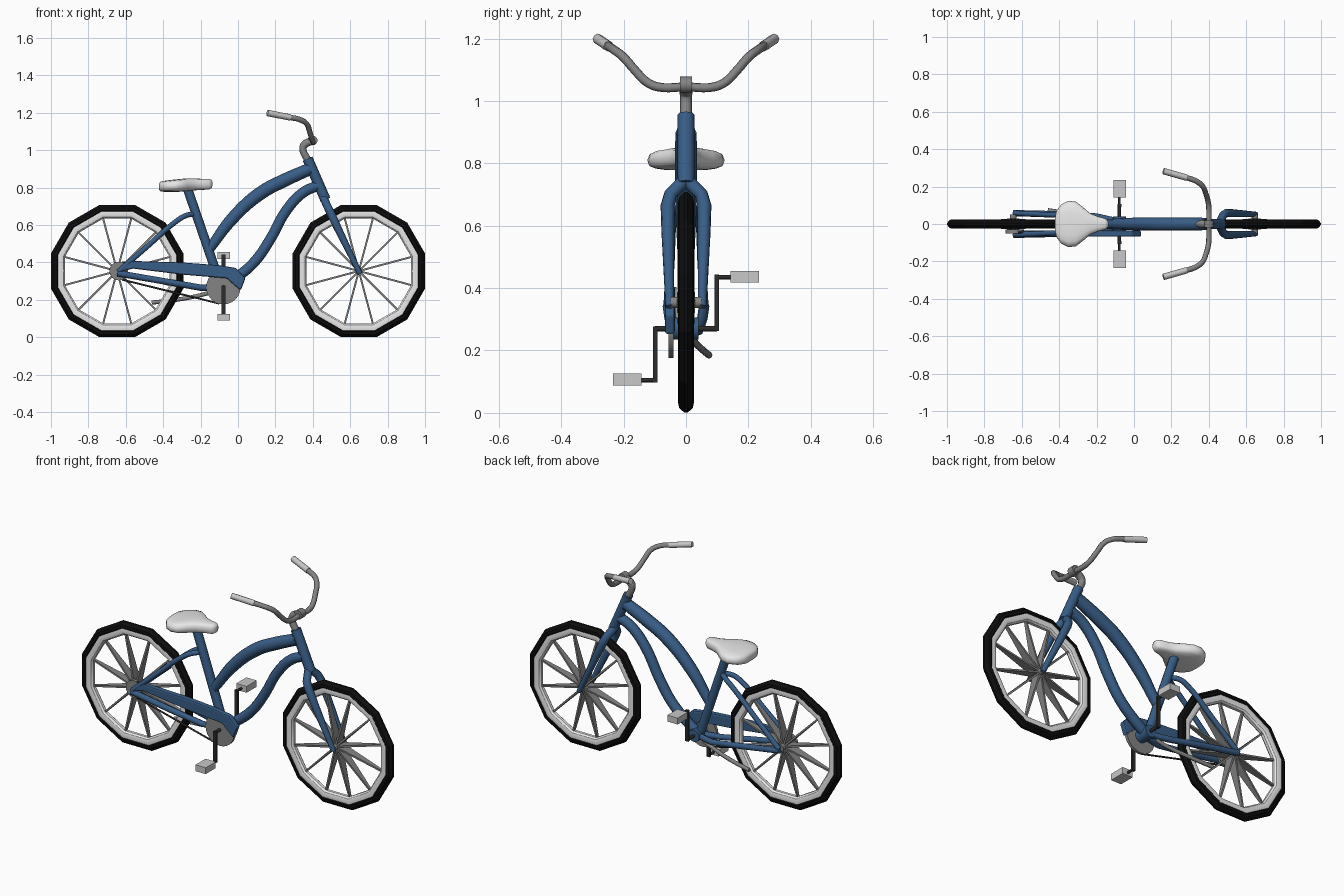
import bpy, bmesh, math
from mathutils import Vector, Matrix

if "Cube" in bpy.data.objects:
    bpy.data.objects.remove(bpy.data.objects["Cube"])


def mat(name, r, g, b):
    m = bpy.data.materials.new(name)
    m.diffuse_color = (r, g, b, 1)
    m.use_nodes = True
    m.node_tree.nodes["Principled BSDF"].inputs["Base Color"].default_value = m.diffuse_color
    return m


BLUE = mat("frame blue", 0.04, 0.11, 0.24)
BLACK = mat("tyre black", 0.004, 0.004, 0.004)
DARK = mat("dark metal", 0.025, 0.025, 0.025)
STEEL = mat("steel grey", 0.23, 0.23, 0.23)
WHITE = mat("off white", 0.8, 0.8, 0.8)
PALE = mat("pale grey", 0.58, 0.58, 0.58)


def add(name, mesh, material, smooth=None):
    o = bpy.data.objects.new(name, mesh)
    bpy.context.collection.objects.link(o)
    mesh.materials.clear()
    mesh.materials.append(material)
    if smooth:
        bpy.ops.object.select_all(action='DESELECT')
        o.select_set(True)
        bpy.context.view_layer.objects.active = o
        bpy.ops.object.shade_smooth_by_angle(angle=math.radians(smooth))
    return o


def from_bm(name, bm, material, smooth=None):
    bmesh.ops.recalc_face_normals(bm, faces=bm.faces)
    me = bpy.data.meshes.new(name)
    bm.to_mesh(me)
    bm.free()
    return add(name, me, material, smooth)


def tube(name, pts, radii, material, curved=True):
    """Round tube through points; radii is one value or one per point."""
    if not isinstance(radii, (list, tuple)):
        radii = [radii] * len(pts)
    cu = bpy.data.curves.new(name, 'CURVE')
    cu.dimensions = '3D'
    cu.bevel_depth = 1.0
    cu.bevel_resolution = 2
    cu.resolution_u = 5
    cu.use_fill_caps = True
    if curved:
        sp = cu.splines.new('BEZIER')
        sp.bezier_points.add(len(pts) - 1)
        for bp, p, r in zip(sp.bezier_points, pts, radii):
            bp.co, bp.radius = p, r
            bp.handle_left_type = bp.handle_right_type = 'AUTO'
    else:
        sp = cu.splines.new('POLY')
        sp.points.add(len(pts) - 1)
        for q, p, r in zip(sp.points, pts, radii):
            q.co, q.radius = (*p, 1), r
    tmp = bpy.data.objects.new("tmp", cu)
    bpy.context.collection.objects.link(tmp)
    bpy.context.view_layer.update()
    me = bpy.data.meshes.new_from_object(tmp.evaluated_get(bpy.context.evaluated_depsgraph_get()))
    bpy.data.objects.remove(tmp)
    me.name = name
    return add(name, me, material, 50)


def box(name, c, size, material):
    bm = bmesh.new()
    bmesh.ops.create_cube(bm, size=1, matrix=Matrix.Translation(c) @ Matrix.Diagonal((*size, 1)))
    return from_bm(name, bm, material)


def disc(name, c, r, depth, material, n=24):
    bm = bmesh.new()
    bmesh.ops.create_cone(bm, cap_ends=True, segments=n, radius1=r, radius2=r, depth=depth,
                          matrix=Matrix.Translation(c) @ Matrix.Rotation(math.pi / 2, 4, 'X'))
    return from_bm(name, bm, material, 40)


def loft(bm, rings, closed):
    vs = [[bm.verts.new(p) for p in ring] for ring in rings]
    n = len(vs[0])
    for i in range(len(vs) if closed else len(vs) - 1):
        a, b = vs[i], vs[(i + 1) % len(vs)]
        for j in range(n):
            bm.faces.new((a[j], a[(j + 1) % n], b[(j + 1) % n], b[j]))
    if not closed:
        bm.faces.new(vs[0])
        bm.faces.new(vs[-1])


def hoop(name, cx, cz, profile, material, smooth=None):
    """Twelve-sided ring; profile is (radius, y)."""
    bm = bmesh.new()
    rings = []
    for k in range(12):
        a = math.radians(15 + 30 * k)
        rings.append([(cx + r * math.cos(a), y, cz + r * math.sin(a)) for r, y in profile])
    loft(bm, rings, True)
    return from_bm(name, bm, material, smooth)


# wheels
WZ = 0.354
for label, cx in (("rear", -0.646), ("front", 0.646)):
    hoop(label + "_tyre", cx, WZ, [(.328, -.02), (.334, -.025), (.35, -.022), (.366, -.005),
                                   (.366, .005), (.35, .022), (.334, .025), (.328, .02)], BLACK)
    hoop(label + "_rim", cx, WZ, [(.29, -.008), (.298, -.018), (.315, -.023), (.333, -.02),
                                  (.333, .02), (.315, .023), (.298, .018), (.29, .008)], WHITE, 29)
    bm = bmesh.new()
    for k in range(12):
        a = math.radians(15 + 30 * k)
        u = Vector((math.cos(a), 0, math.sin(a)))
        t = Vector((-math.sin(a), 0, math.cos(a)))
        rings = []
        for r, hw, hy in ((.01, .005, .03), (.295, .005, .007)):
            c = Vector((cx, 0, WZ)) + u * r
            rings.append([c + t * sx * hw + Vector((0, sy * hy, 0))
                          for sx, sy in ((-1, -1), (1, -1), (1, 1), (-1, 1))])
        loft(bm, rings, False)
    from_bm(label + "_spokes", bm, STEEL)
    disc(label + "_hub", (cx, 0, WZ), .018, .1, STEEL, 12)

# rear sprocket
disc("rear_sprocket", (-.638, -.04, WZ), .05, .02, STEEL, 16)

# frame tubes
tube("seat_tube", [(-.272, 0, .80), (-.09, 0, .27)], .025, BLUE, False)
tube("top_tube", [(.385, 0, .90), (.25, 0, .84), (.12, 0, .77), (-.03, 0, .635), (-.15, 0, .475)],
     [.033, .036, .036, .033, .026], BLUE)
tube("down_tube", [(.425, 0, .81), (.35, 0, .775), (.26, 0, .68), (.17, 0, .52), (.09, 0, .405),
                   (0, 0, .325), (-.08, 0, .27)], .028, BLUE)
tube("head_tube", [(.372, 0, .955), (.468, 0, .735)], .028, BLUE, False)
disc("bottom_bracket", (-.078, 0, .27), .035, .08, BLUE, 16)
for s, side in ((-1, "right"), (1, "left")):
    tube("fork_" + side, [(.455, 0, .75), (.478, s * .05, .70), (.495, s * .059, .665),
                          (.535, s * .058, .58), (.652, s * .052, .34)],
         [.022, .022, .023, .021, .014], BLUE, False)
    tube("seat_stay_" + side, [(-.64, s * .058, .35), (-.48, s * .05, .49), (-.33, s * .042, .62),
                               (-.28, s * .032, .65), (-.23, 0, .66)], .014, BLUE)
    tube("chain_stay_" + side, [(-.645, s * .058, .342), (-.40, s * .052, .30), (-.2, s * .04, .265),
                                (-.09, s * .015, .265)], .017, BLUE, False)

# chain guard plate, wedge-shaped with a bent front end
profile = [(-.64, .37), (-.57, .408), (-.3, .40), (-.1, .385), (-.01, .37), (.04, .315),
           (.015, .25), (-.015, .275), (-.06, .315), (-.3, .335), (-.56, .367), (-.63, .35)]
bm = bmesh.new()
loft(bm, [[(x, y, z) for x, z in profile] for y in (-.068, -.036)], False)
guard = from_bm("chain_guard", bm, BLUE)
bv = guard.modifiers.new("edge", 'BEVEL')
bv.width, bv.segments = .008, 2

# chain wheel and chain
disc("chain_wheel", (-.078, -.048, .268), .092, .016, STEEL)
tube("chain_lower", [(-.62, -.045, .308), (-.1, -.048, .18)], .005, DARK, False)
tube("chain_upper", [(-.62, -.045, .40), (-.1, -.048, .355)], .005, DARK, False)

# cranks and pedals
CX = -.078
tube("crank_axle", [(CX, -.1, .27), (CX, .1, .27)], .009, DARK, False)
for s, side in ((-1, "right"), (1, "left")):
    zp = .27 + s * .165
    box("crank_arm_" + side, (CX, s * .099, .27 + s * .083), (.02, .014, .18), DARK)
    tube("pedal_pin_" + side, [(CX, s * .1, zp), (CX, s * .16, zp)], .007, DARK, False)
    box("pedal_" + side, (-.077, s * .188, zp + .002), (.066, .092, .037), PALE)

# kickstand
tube("kickstand", [(-.13, .02, .245), (-.2, .03, .225), (-.3, .05, .205), (-.46, .074, .185)],
     .011, STEEL)

# stem and handlebar
tube("stem", [(.374, 0, .945), (.347, 0, 1.01), (.356, 0, 1.03), (.405, 0, 1.053)],
     [.019, .019, .021, .021], STEEL)
disc("handlebar_clamp", (.40, 0, 1.052), .026, .04, STEEL, 12)
half = [(.40, .09, 1.045), (.395, .125, 1.06), (.383, .165, 1.10), (.368, .2, 1.14),
        (.335, .228, 1.162), (.28, .248, 1.175), (.165, .281, 1.198)]
tube("handlebar", [(x, -y, z) for x, y, z in reversed(half)] + [(.40, 0, 1.045)] + half, .0145, STEEL)
for s, side in ((-1, "right"), (1, "left")):
    tube("grip_" + side, [(.28, s * .248, 1.175), (.157, s * .283, 1.199)], .017, PALE, False)

# seat: x, half width, bottom, top
bm = bmesh.new()
rings = []
for x, w, z0, z1 in ((-.423, .03, .79, .82), (-.415, .07, .78, .832), (-.39, .104, .777, .837),
                     (-.35, .124, .777, .842), (-.31, .119, .778, .846), (-.27, .088, .782, .85),
                     (-.235, .058, .785, .849), (-.19, .04, .788, .847), (-.155, .031, .79, .847),
                     (-.142, .022, .797, .842), (-.137, .01, .81, .83)):
    ring = []
    for k in range(16):
        a = 2 * math.pi * k / 16
        c, s = math.cos(a), math.sin(a)
        ring.append((x, w * math.copysign(abs(c) ** .7, c),
                     (z0 + z1) / 2 + (z1 - z0) / 2 * math.copysign(abs(s) ** .6, s)))
    rings.append(ring)
loft(bm, rings, False)
from_bm("seat", bm, WHITE, 70)
